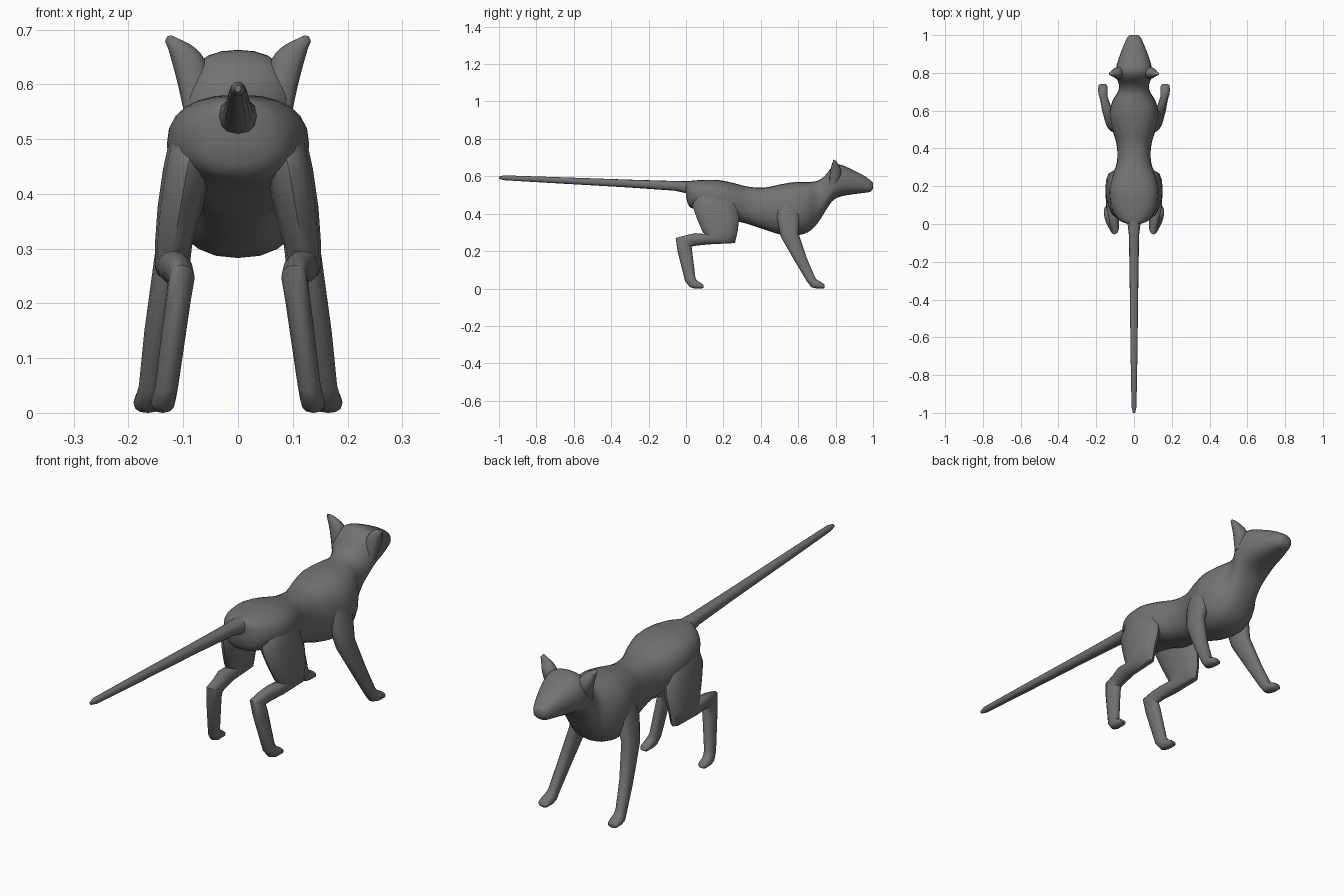
import bpy, bmesh, math

# Dark grey coat
coat = bpy.data.materials.new("dark_grey")
coat.diffuse_color = (0.17, 0.17, 0.17, 1)


def catmull(p0, p1, p2, p3, t):
    return [0.5 * (2*b + (c - a)*t + (2*a - 5*b + 4*c - d)*t*t + (3*b - a - 3*c + d)*t**3)
            for a, b, c, d in zip(p0, p1, p2, p3)]


def refine(rings, steps):
    out = []
    for i in range(len(rings) - 1):
        p0, p3 = rings[max(i - 1, 0)], rings[min(i + 2, len(rings) - 1)]
        out += [catmull(p0, rings[i], rings[i + 1], p3, s / steps) for s in range(steps)]
    return out + [rings[-1]]


# Each ring: side-view edge points (ay, az) and (by, bz), centre x, half width
def loft(name, rings, sides=16, steps=1, power=0.85, mirror=False, angle=50):
    bm = bmesh.new()
    loops = []
    for ay, az, by, bz, cx, hw in refine(rings, steps):
        loop = []
        for k in range(sides):
            a = 2 * math.pi * k / sides
            c, s = (math.copysign(abs(v) ** power, v) for v in (math.cos(a), math.sin(a)))
            loop.append(bm.verts.new((cx + hw * c,
                                      (ay + by) / 2 + (by - ay) / 2 * s,
                                      (az + bz) / 2 + (bz - az) / 2 * s)))
        loops.append(loop)
    for l0, l1 in zip(loops, loops[1:]):
        for k in range(sides):
            n = (k + 1) % sides
            bm.faces.new((l0[k], l0[n], l1[n], l1[k]))
    bm.faces.new(loops[0])
    bm.faces.new(loops[-1])
    bmesh.ops.recalc_face_normals(bm, faces=bm.faces)
    me = bpy.data.meshes.new(name)
    bm.to_mesh(me)
    bm.free()
    me.materials.append(coat)
    ob = bpy.data.objects.new(name, me)
    bpy.context.collection.objects.link(ob)
    if mirror:
        ob.modifiers.new("Mirror", "MIRROR")
    bpy.ops.object.select_all(action="DESELECT")
    ob.select_set(True)
    bpy.context.view_layer.objects.active = ob
    bpy.ops.object.shade_smooth_by_angle(angle=math.radians(angle))
    return ob


# Torso, neck and head: y, underside z, top z, half width
body = [(0.0, .49, .57, .032), (.02, .435, .575, .08), (.08, .42, .58, .117),
        (.17, .40, .58, .13), (.25, .367, .565, .116), (.33, .345, .545, .09),
        (.42, .315, .54, .092), (.50, .29, .556, .115), (.58, .283, .569, .13),
        (.65, .30, .57, .115), (.70, .345, .575, .085), (.74, .405, .60, .08),
        (.78, .465, .648, .096), (.82, .49, .663, .096), (.88, .502, .64, .08),
        (.94, .51, .61, .057), (.985, .517, .58, .037), (1.0, .535, .565, .022)]
loft("body_and_head", [(y, lo, y, hi, 0, w) for y, lo, hi, w in body], sides=24, steps=3)

# Tail
loft("tail", [(.06, .49, .06, .575, 0, .045), (0, .51, 0, .575, 0, .034),
              (-.06, .523, -.06, .575, 0, .027), (-.3, .54, -.3, .582, 0, .023),
              (-.7, .563, -.7, .596, 0, .018), (-.97, .579, -.97, .605, 0, .013),
              (-1, .586, -1, .599, 0, .006)], sides=12)

# Ears
loft("ears", [(.765, .55, .81, .56, .073, .027), (.768, .60, .83, .61, .08, .031),
              (.774, .64, .826, .645, .09, .031), (.78, .665, .812, .668, .103, .025),
              (.785, .678, .806, .68, .116, .017), (.787, .689, .80, .685, .123, .006)],
     sides=12, steps=2, mirror=True)

# Hind legs: thigh, knee, shank, hock, foot
loft("hind_legs", [(.09, .55, .20, .55, .06, .04), (.05, .50, .245, .50, .08, .045),
                   (.035, .44, .27, .45, .094, .043),
                   (.06, .37, .285, .38, .106, .041), (.09, .30, .277, .31, .118, .034),
                   (.10, .292, .262, .243, .12, .032), (.05, .296, .12, .236, .117, .03),
                   (0, .285, .06, .23, .107, .026), (-.055, .27, .03, .225, .103, .024),
                   (-.045, .2, .033, .2, .11, .023), (-.005, .04, .05, .06, .13, .021),
                   (.02, .008, .055, .047, .135, .022), (.045, 0, .065, .038, .137, .022),
                   (.085, 0, .08, .03, .138, .02), (.094, .005, .092, .02, .138, .014)],
     sides=12, power=0.92, mirror=True)

# Front legs: shoulder, forearm, foot
loft("front_legs", [(.49, .48, .585, .49, .08, .03), (.485, .38, .61, .40, .105, .034),
                    (.505, .28, .60, .30, .124, .028), (.585, .14, .647, .16, .147, .024),
                    (.645, .04, .69, .06, .16, .021), (.67, .007, .70, .047, .163, .024),
                    (.70, 0, .715, .038, .165, .026), (.735, 0, .733, .028, .165, .023),
                    (.741, .006, .74, .02, .165, .015)], sides=12, mirror=True)
